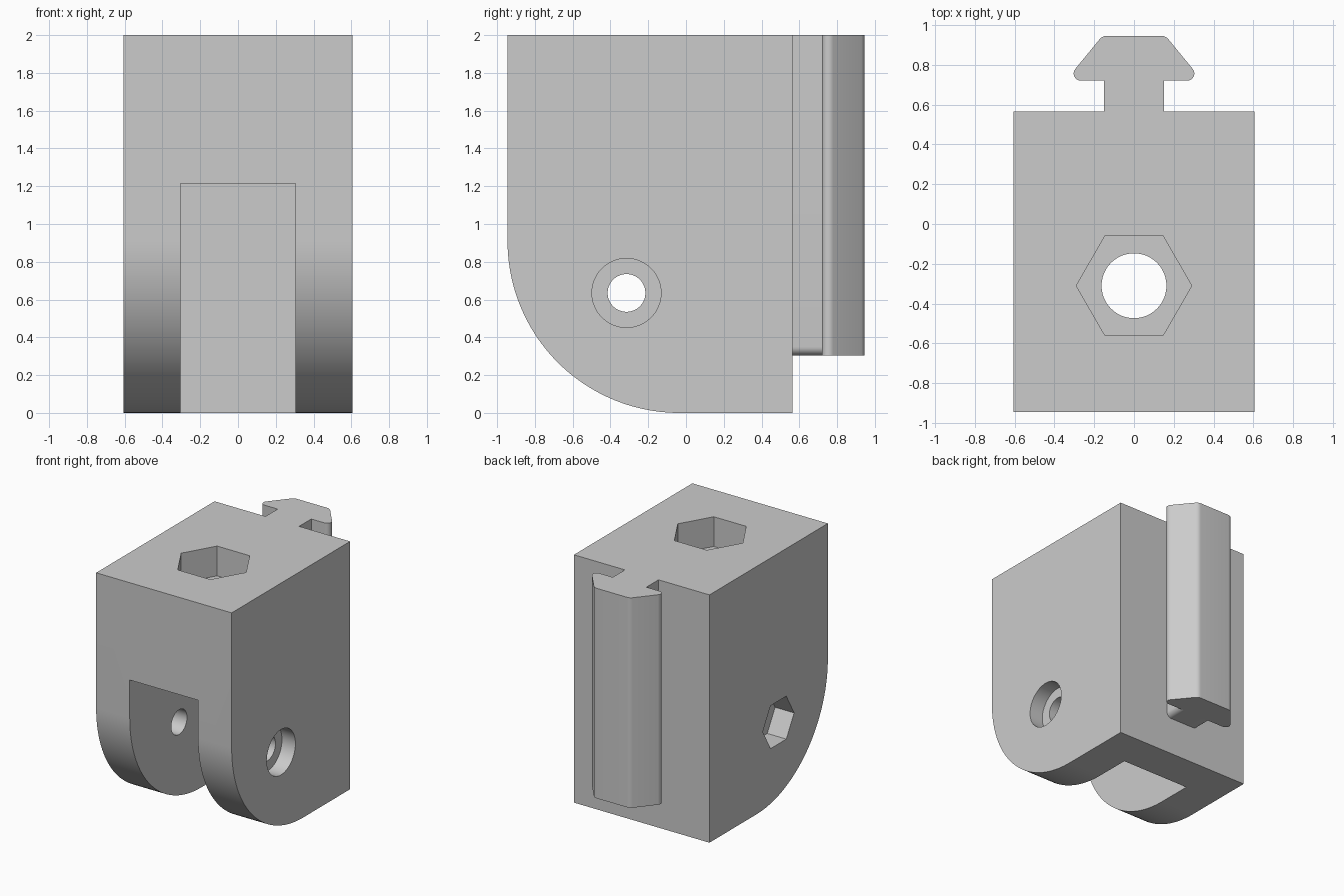
import bpy
import bmesh
from math import cos, sin, pi, radians

cube = bpy.data.objects.get("Cube")
if cube:
    bpy.data.objects.remove(cube, do_unlink=True)

grey = bpy.data.materials.new("light_grey")
grey.use_nodes = True
colour = (0.6, 0.6, 0.6, 1)
grey.diffuse_color = colour
grey.node_tree.nodes["Principled BSDF"].inputs["Base Color"].default_value = colour


def prism(name, outline, start, end, axis):
    """Extrude a 2D outline along an axis: x takes (y, z), y takes (x, z), z takes (x, y)."""
    place = {"x": lambda a, b, t: (t, a, b),
             "y": lambda a, b, t: (a, t, b),
             "z": lambda a, b, t: (a, b, t)}[axis]
    bm = bmesh.new()
    low = [bm.verts.new(place(a, b, start)) for a, b in outline]
    high = [bm.verts.new(place(a, b, end)) for a, b in outline]
    bm.faces.new(low)
    bm.faces.new(high)
    n = len(outline)
    for i in range(n):
        j = (i + 1) % n
        bm.faces.new((low[i], low[j], high[j], high[i]))
    bmesh.ops.recalc_face_normals(bm, faces=bm.faces)
    mesh = bpy.data.meshes.new(name)
    bm.to_mesh(mesh)
    bm.free()
    mesh.materials.append(grey)
    obj = bpy.data.objects.new(name, mesh)
    bpy.context.collection.objects.link(obj)
    return obj


def arc(cx, cy, r, a0, a1, n):
    steps = [radians(a0 + (a1 - a0) * i / n) for i in range(n + 1)]
    return [(cx + r * cos(a), cy + r * sin(a)) for a in steps]


def ngon(cx, cy, r, n):
    return [(cx + r * cos(2 * pi * i / n), cy + r * sin(2 * pi * i / n)) for i in range(n)]


def activate(obj):
    bpy.ops.object.select_all(action="DESELECT")
    obj.select_set(True)
    bpy.context.view_layer.objects.active = obj


def cut(body, cutter):
    cutter.hide_render = True
    mod = body.modifiers.new("cut", "BOOLEAN")
    mod.operation = "DIFFERENCE"
    mod.solver = "EXACT"
    mod.object = cutter
    activate(body)
    bpy.ops.object.modifier_apply(modifier=mod.name)
    bpy.data.objects.remove(cutter, do_unlink=True)


half, front, back, top = 0.605, -0.945, 0.565, 2.0

# Main block with the large rounded lower front
r = 0.91
side = [(back, 0), (back, top), (front, top)] + arc(front + r, r, r, 180, 270, 40)
block = prism("clevis_block", side, -half, half, "x")

# Slot between the two lugs
slot = [(-0.305, -0.2), (0.305, -0.2), (0.305, 1.215), (-0.305, 1.215)]
cut(block, prism("slot_cutter", slot, front - 0.2, 0.25, "y"))

# Vertical bolt hole with hexagonal pocket
cut(block, prism("bolt_hole_cutter", ngon(0, -0.31, 0.163, 48), 1.0, 2.2, "z"))
cut(block, prism("bolt_pocket_cutter", ngon(0, -0.31, 0.29, 6), 1.76, 2.2, "z"))

# Cross pin hole, round head recess on one side and nut pocket on the other
pin = (-0.315, 0.635)
cut(block, prism("pin_hole_cutter", ngon(*pin, 0.1, 48), -0.8, 0.8, "x"))
cut(block, prism("pin_head_cutter", ngon(*pin, 0.183, 48), half - 0.12, 0.8, "x"))
cut(block, prism("pin_nut_cutter", ngon(*pin, 0.2, 6), -0.8, -half + 0.17, "x"))

# Rail neck with rounded lower edges
base, neck, fillet, step = 0.305, 0.15, 0.045, 0.72
neck_shape = ([(neck, top), (-neck, top)]
              + arc(-neck + fillet, base + fillet, fillet, 180, 270, 8)
              + arc(neck - fillet, base + fillet, fillet, 270, 360, 8))
rail_neck = prism("rail_neck", neck_shape, back, step, "y")

# Rail head with rounded corners, mirrored about the centre
right = (arc(0.267, step + 0.036, 0.036, -90, 42, 8)
         + arc(0.135, 0.945 - 0.05, 0.05, 42, 90, 6))
left = [(-x, y) for x, y in reversed(right)]
rail_head = prism("rail_head", right + left, base, top, "z")

for obj in (block, rail_neck, rail_head):
    activate(obj)
    bpy.ops.object.shade_smooth_by_angle(angle=radians(30))
